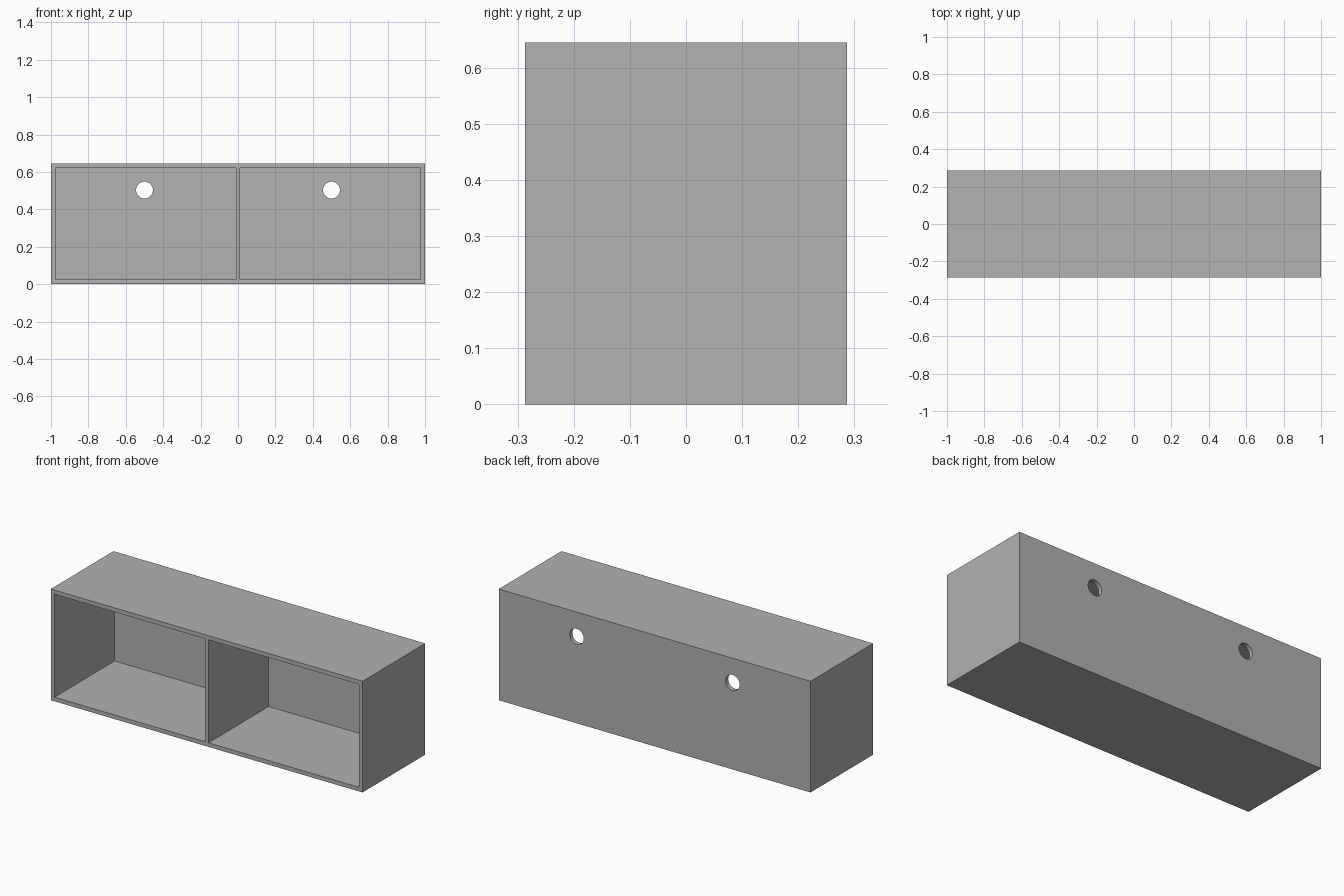
import bpy
import math

default_cube = bpy.data.objects.get("Cube")
if default_cube:
    bpy.data.objects.remove(default_cube, do_unlink=True)

WIDTH, DEPTH, HEIGHT = 2.0, 0.574, 0.645
WALL = 0.024
HOLE_X, HOLE_Z, HOLE_RADIUS = 0.5, 0.503, 0.045

grey = bpy.data.materials.new("plain grey")
grey.use_nodes = True
colour = (0.445, 0.445, 0.445, 1)
grey.diffuse_color = colour
grey.node_tree.nodes["Principled BSDF"].inputs["Base Color"].default_value = colour


def box(name, low, high):
    """Add a box spanning two opposite corners."""
    centre = [(a + b) / 2 for a, b in zip(low, high)]
    bpy.ops.mesh.primitive_cube_add(size=1, location=centre)
    obj = bpy.context.object
    obj.name = name
    obj.scale = [b - a for a, b in zip(low, high)]
    bpy.ops.object.transform_apply(location=True, rotation=False, scale=True)
    obj.data.materials.append(grey)
    return obj


def cut(target, cutter):
    """Subtract the cutter from the target, then discard it."""
    cutter.hide_render = True
    mod = target.modifiers.new("cut", 'BOOLEAN')
    mod.operation = 'DIFFERENCE'
    mod.solver = 'EXACT'
    mod.object = cutter
    bpy.context.view_layer.objects.active = target
    bpy.ops.object.modifier_apply(modifier=mod.name)
    bpy.data.objects.remove(cutter, do_unlink=True)


# Outer cabinet body
front, back = -DEPTH / 2, DEPTH / 2
cabinet = box("cabinet", (-WIDTH / 2, front, 0), (WIDTH / 2, back, HEIGHT))

for side in (-1, 1):
    # Open compartment either side of the central divider
    xs = sorted((side * WALL / 2, side * (WIDTH / 2 - WALL)))
    cut(cabinet, box("compartment_cutter",
                     (xs[0], front - 0.1, WALL),
                     (xs[1], back - WALL, HEIGHT - WALL)))

    # Round cable hole through the back panel
    bpy.ops.mesh.primitive_cylinder_add(
        vertices=48, radius=HOLE_RADIUS, depth=0.2,
        location=(side * HOLE_X, back, HOLE_Z),
        rotation=(math.pi / 2, 0, 0))
    hole = bpy.context.object
    hole.name = "cable_hole_cutter"
    hole.data.materials.append(grey)
    cut(cabinet, hole)

# Smooth hole rims, crisp panel edges
bpy.ops.object.select_all(action='DESELECT')
cabinet.select_set(True)
bpy.context.view_layer.objects.active = cabinet
bpy.ops.object.shade_smooth_by_angle(angle=math.radians(30))
